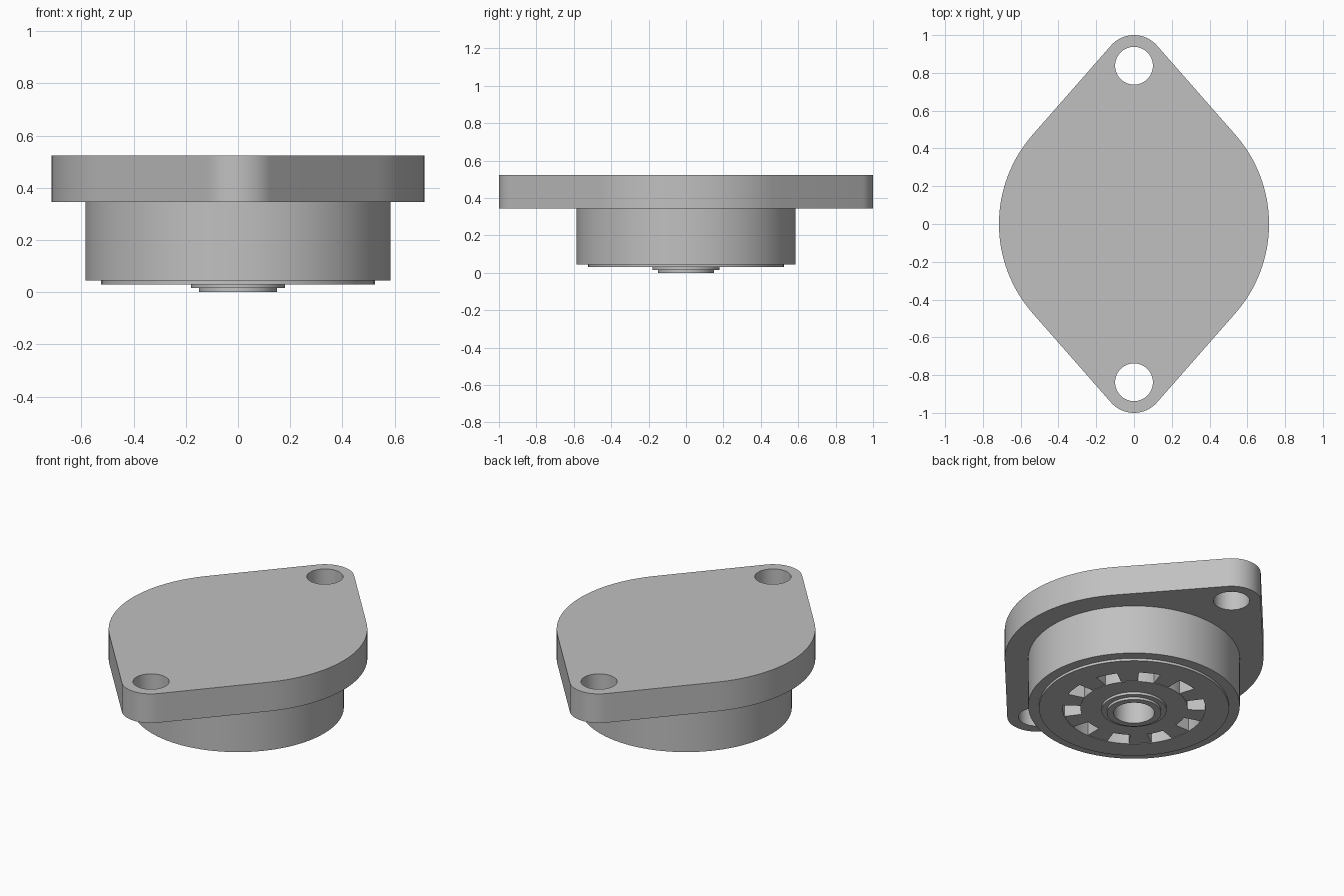
import bpy, bmesh
from math import sin, cos, asin, radians, pi
from mathutils import Vector

cube = bpy.data.objects.get("Cube")
if cube:
    bpy.data.objects.remove(cube, do_unlink=True)

metal = bpy.data.materials.new("grey metal")
metal.use_nodes = True
metal.diffuse_color = (0.53, 0.53, 0.53, 1)
metal.node_tree.nodes["Principled BSDF"].inputs["Base Color"].default_value = metal.diffuse_color


def finish(name, bm):
    """Clean the mesh, make the object and shade it."""
    bmesh.ops.remove_doubles(bm, verts=bm.verts[:], dist=1e-5)
    bmesh.ops.recalc_face_normals(bm, faces=bm.faces[:])
    mesh = bpy.data.meshes.new(name)
    bm.to_mesh(mesh)
    bm.free()
    mesh.materials.append(metal)
    obj = bpy.data.objects.new(name, mesh)
    bpy.context.collection.objects.link(obj)
    bpy.ops.object.select_all(action='DESELECT')
    obj.select_set(True)
    bpy.context.view_layer.objects.active = obj
    bpy.ops.object.shade_smooth_by_angle(angle=radians(30))
    return obj


def arc(cx, cy, r, start, end, n):
    return [(cx + r * cos(start + (end - start) * i / n),
             cy + r * sin(start + (end - start) * i / n)) for i in range(n + 1)]


# Mounting flange: a large disc blended by tangents into two bolt ears
BASE, TOP = 0.345, 0.523
BIG, EAR, HOLE, BOLT_Y = 0.715, 0.162, 0.1, 0.838
t = asin((BIG - EAR) / BOLT_Y)
outline = (arc(0, 0, BIG, -t, t, 32) + arc(0, BOLT_Y, EAR, t, pi - t, 24)
           + arc(0, 0, BIG, pi - t, pi + t, 32) + arc(0, -BOLT_Y, EAR, pi + t, 2 * pi - t, 24))
loops = [outline] + [arc(0, s * BOLT_Y, HOLE, 0, 2 * pi, 48)[:-1] for s in (1, -1)]

curve = bpy.data.curves.new("flange_outline", 'CURVE')
curve.dimensions = '2D'
curve.fill_mode = 'BOTH'
curve.extrude = (TOP - BASE) / 2
for loop in loops:
    spline = curve.splines.new('POLY')
    spline.points.add(len(loop) - 1)
    for point, (x, y) in zip(spline.points, loop):
        point.co = (x, y, 0, 1)
    spline.use_cyclic_u = True
helper = bpy.data.objects.new("flange_outline", curve)
bpy.context.collection.objects.link(helper)
bpy.context.view_layer.update()
bm = bmesh.new()
bm.from_mesh(helper.evaluated_get(bpy.context.evaluated_depsgraph_get()).to_mesh())
bmesh.ops.translate(bm, verts=bm.verts[:], vec=(0, 0, (TOP + BASE) / 2))
bpy.data.objects.remove(helper, do_unlink=True)
finish("mounting_flange", bm)

# Turned housing: stepped underside, central bore and annular groove
IN, OUT, FLOOR = 0.296, 0.395, 0.18
profile = [(0, 0.25), (0.113, 0.25), (0.113, 0), (0.15, 0), (0.15, 0.015),
           (0.18, 0.015), (0.18, 0.03), (IN, 0.03), (IN, FLOOR), (OUT, FLOOR),
           (OUT, 0.03), (0.525, 0.03), (0.525, 0.045), (0.585, 0.045),
           (0.585, 0.35), (0, 0.35)]
bm = bmesh.new()
verts = [bm.verts.new((r, 0, z)) for r, z in profile]
edges = [bm.edges.new(pair) for pair in zip(verts, verts[1:])]
bmesh.ops.spin(bm, geom=verts + edges, cent=(0, 0, 0), axis=(0, 0, 1),
               angle=2 * pi, steps=96)
finish("bearing_housing", bm)

# Cage segments standing in the groove, leaving open pockets between them
COUNT = 10
bm = bmesh.new()
for i in range(COUNT):
    mid = radians(135) + (i + 0.5) * 2 * pi / COUNT
    half = pi / COUNT / 2
    ring = (arc(0, 0, OUT, mid - half, mid + half, 6)
            + arc(0, 0, IN, mid + half, mid - half, 6))
    face = bm.faces.new([bm.verts.new((x, y, 0.033)) for x, y in ring])
    new = bmesh.ops.extrude_face_region(bm, geom=[face], use_keep_orig=True)["geom"]
    bmesh.ops.translate(bm, vec=Vector((0, 0, FLOOR - 0.033)),
                        verts=[v for v in new if isinstance(v, bmesh.types.BMVert)])
finish("cage_segments", bm)
